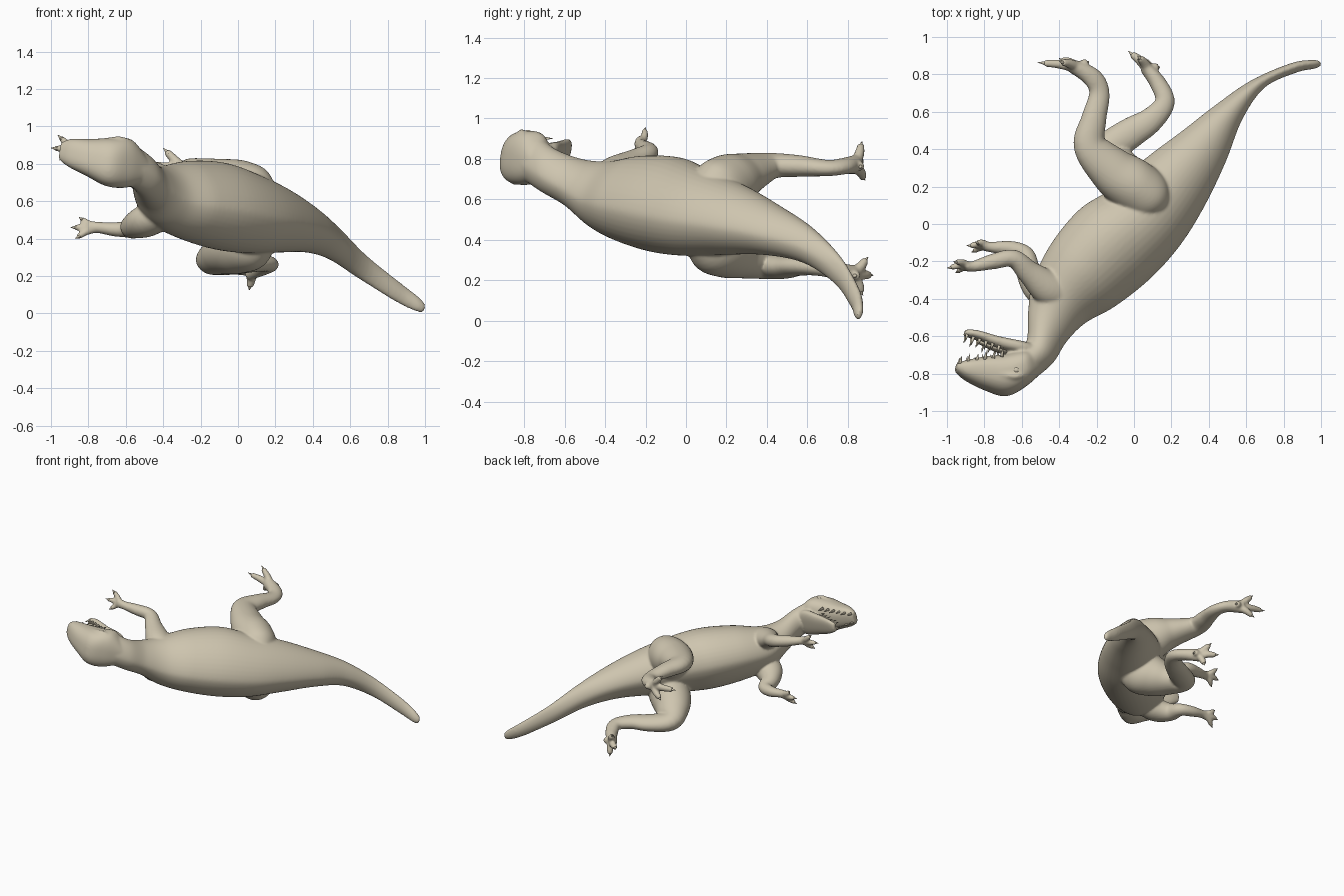
import bpy, bmesh, math
from mathutils import Vector, Matrix

LAT = Vector((0.14, 0.14, 0.98)).normalized()   # the animal's sideways axis
N = 44


def smooth_rows(rows, steps=7):
    # Catmull-Rom interpolation of rows of numbers
    out = []
    for i in range(len(rows) - 1):
        a, b, c, d = rows[max(i - 1, 0)], rows[i], rows[i + 1], rows[min(i + 2, len(rows) - 1)]
        for k in range(steps):
            t = k / steps
            out.append([0.5 * (2 * q + (r - p) * t + (2 * p - 5 * q + 4 * r - s) * t * t
                               + (3 * q - p - 3 * r + s) * t ** 3)
                        for p, q, r, s in zip(a, b, c, d)])
    return out + [list(rows[-1])]


def spow(v, e):
    return math.copysign(abs(v) ** e, v)


def skin_rings(bm, rings, eu=1.0, ev=1.0):
    # rings: (centre, up radius vector, side radius vector)
    loops = []
    for c, u, v in rings:
        loops.append([bm.verts.new(c + u * spow(math.cos(a), eu) + v * spow(math.sin(a), ev))
                      for a in (2 * math.pi * k / N for k in range(N))])
    faces = [bm.faces.new(loops[0]), bm.faces.new(loops[-1])]
    for p, q in zip(loops, loops[1:]):
        for k in range(N):
            j = (k + 1) % N
            faces.append(bm.faces.new((p[k], p[j], q[j], q[k])))
    bmesh.ops.recalc_face_normals(bm, faces=faces)


def profile(bm, rows, tilt=0.0, eu=1.0, ev=1.0):
    # rows: back point x, y, belly point x, y, mid height, half width
    rings = []
    for dx, dy, vx, vy, z, h in smooth_rows(rows):
        d, v = Vector((dx, dy, z)), Vector((vx, vy, z))
        u = (v - d) / 2
        u.z = 2 * tilt * u.length
        rings.append(((d + v) / 2, u, LAT * h))
    skin_rings(bm, rings, eu, ev)


def tube(bm, rows, steps=6):
    # rows: x, y, z, radius, sideways radius
    rows = smooth_rows(rows, steps)
    pts = [Vector(r[:3]) for r in rows]
    rings = []
    for i, r in enumerate(rows):
        t = (pts[min(i + 1, len(pts) - 1)] - pts[max(i - 1, 0)]).normalized()
        side = (LAT - t * LAT.dot(t)).normalized()
        rings.append((pts[i], t.cross(side) * r[3], side * r[4]))
    skin_rings(bm, rings)


def cone(bm, base, tip, r):
    d = tip - base
    m = d.to_track_quat('Z', 'Y').to_matrix().to_4x4()
    m.translation = (base + tip) / 2
    bmesh.ops.create_cone(bm, cap_ends=True, segments=10, radius1=r, radius2=r * 0.1,
                          depth=d.length, matrix=m)


hide = bpy.data.materials.new("hide")
hide.diffuse_color = (0.62, 0.56, 0.43, 1)


def finish(bm, name):
    me = bpy.data.meshes.new(name)
    bm.to_mesh(me)
    bm.free()
    for p in me.polygons:
        p.use_smooth = True
    me.materials.append(hide)
    ob = bpy.data.objects.new(name, me)
    bpy.context.collection.objects.link(ob)
    return ob


body, claws = bmesh.new(), bmesh.new()

# Torso, tail and neck, with a slight keel along back and belly
profile(body, [
    (1.0, .845, .995, .87, .03, .022), (.965, .83, .955, .877, .05, .04),
    (.87, .81, .84, .86, .115, .055), (.70, .73, .63, .77, .25, .07),
    (.58, .56, .44, .64, .375, .09), (.49, .33, .26, .50, .45, .125),
    (.38, .10, .06, .35, .50, .175), (.25, -.11, -.12, .19, .535, .215),
    (.09, -.29, -.29, .08, .575, .235), (-.10, -.44, -.44, -.10, .605, .212),
    (-.26, -.53, -.54, -.30, .625, .165), (-.36, -.63, -.565, -.46, .68, .12),
    (-.43, -.74, -.57, -.61, .74, .11), (-.52, -.82, -.60, -.67, .79, .11)],
    tilt=0.075, ev=1.2)

# Skull with upper jaw
profile(body, [
    (-.47, -.77, -.52, -.68, .76, .06), (-.57, -.863, -.60, -.68, .80, .13),
    (-.68, -.918, -.70, -.70, .81, .13), (-.80, -.885, -.80, -.71, .835, .10),
    (-.90, -.835, -.90, -.73, .86, .075), (-.955, -.79, -.95, -.745, .87, .045)], eu=0.8, ev=0.8)

# Lower jaw
profile(body, [
    (-.51, -.75, -.51, -.65, .75, .08), (-.61, -.71, -.60, -.63, .78, .10),
    (-.73, -.672, -.73, -.602, .81, .08), (-.84, -.62, -.84, -.57, .84, .06),
    (-.91, -.598, -.905, -.565, .855, .035)], eu=0.8, ev=0.8)

# Legs and arms, posed differently on each side
tube(body, [(.15, .07, .57, .07, .10), (.065, .145, .625, .14, .165), (-.02, .215, .68, .145, .15),
            (-.12, .29, .725, .125, .105), (-.235, .42, .765, .09, .065), (-.215, .56, .765, .068, .053),
            (-.185, .70, .755, .055, .04), (-.225, .785, .765, .052, .04), (-.33, .845, .775, .036, .05)])
tube(body, [(.15, .07, .47, .07, .10), (.065, .145, .40, .14, .165), (-.02, .215, .35, .145, .145),
            (-.09, .30, .31, .12, .105), (-.13, .40, .275, .09, .07), (-.02, .485, .265, .083, .057),
            (.09, .555, .27, .068, .048), (.165, .65, .265, .053, .042), (.13, .75, .245, .045, .042),
            (.06, .84, .225, .033, .05)])
tube(body, [(-.36, -.38, .69, .09, .08), (-.46, -.34, .735, .095, .08), (-.56, -.26, .79, .065, .055),
            (-.645, -.185, .83, .048, .045), (-.75, -.20, .85, .042, .04), (-.85, -.225, .87, .03, .03),
            (-.90, -.23, .88, .024, .04)])
tube(body, [(-.38, -.38, .54, .09, .08), (-.49, -.34, .495, .10, .085), (-.56, -.26, .465, .07, .065),
            (-.58, -.165, .45, .048, .045), (-.66, -.13, .45, .04, .038), (-.75, -.125, .46, .03, .03),
            (-.80, -.12, .46, .024, .04)])

# Toes and fingers: root, thickness, tips
digits = [
    ((-.29, .83, .77), .028, [(-.40, .87, .885), (-.515, .865, .80), (-.40, .885, .695), (-.24, .87, .76)]),
    ((.08, .82, .23), .028, [(.06, .875, .125), (-.03, .925, .225), (.02, .90, .315), (.14, .84, .22)]),
    ((-.88, -.225, .875), .022, [(-.965, -.20, .955), (-1.0, -.235, .885), (-.955, -.26, .82)]),
    ((-.78, -.12, .46), .022, [(-.87, -.15, .40), (-.895, -.115, .46), (-.85, -.095, .515)])]
for root, r, tips in digits:
    a = Vector(root)
    for tip in tips:
        b = Vector(tip)
        mid, end = a.lerp(b, 0.45), a.lerp(b, 0.85)
        mid.y += 0.008
        tube(body, [(*a, r, r), (*mid, r * .9, r * .9), (*end, r * .65, r * .65)], 4)
        cone(claws, a.lerp(b, 0.72), b, r * .55)

# Brow ridges
for s in (-1, 1):
    c = Vector((-.655, -.83, .81)) + LAT * s * .11
    tube(body, [(c.x + .05, c.y + .01, c.z, .012, .02), (*c, .022, .03),
                (c.x - .08, c.y + .01, c.z + .012 - s * .012, .012, .02)])

# Blend the parts into one skin
ob = finish(body, "body")
rm = ob.modifiers.new("blend", 'REMESH')
rm.mode = 'VOXEL'
rm.voxel_size = 0.008
rm.use_smooth_shade = True
sm = ob.modifiers.new("soften", 'SMOOTH')
sm.factor = 0.5
sm.iterations = 9
finish(claws, "claws")

# Teeth along both jaws
teeth = bmesh.new()
for s in (-1, 1):
    for i in range(6):
        t = i / 5
        size = (.05, .04, .048, .036, .046, .04)[i]
        h = .088 - .052 * t
        up = Vector((-.72 - .215 * t, -.722 - .03 * t, .815 + .055 * t)) + LAT * s * h
        cone(teeth, up, up + Vector((.008, size, 0)), .011)
        h = .065 - .042 * t
        low = Vector((-.73 - .165 * t, -.658 + .065 * t, .81 + .045 * t)) + LAT * s * h
        cone(teeth, low, low + Vector((-.012, -size, 0)), .010)
finish(teeth, "teeth")

# Tongue
tongue = bmesh.new()
tube(tongue, [(-.62, -.69, .79, .014, .05), (-.72, -.675, .81, .014, .04), (-.83, -.63, .835, .01, .025)])
finish(tongue, "tongue")

# Eyes
eyes = bmesh.new()
for s in (-1, 1):
    spot = Vector((-.645, -.797, .81)) + LAT * s * .116
    bmesh.ops.create_uvsphere(eyes, u_segments=16, v_segments=10, radius=.02,
                              matrix=Matrix.Translation(spot))
finish(eyes, "eyes")
